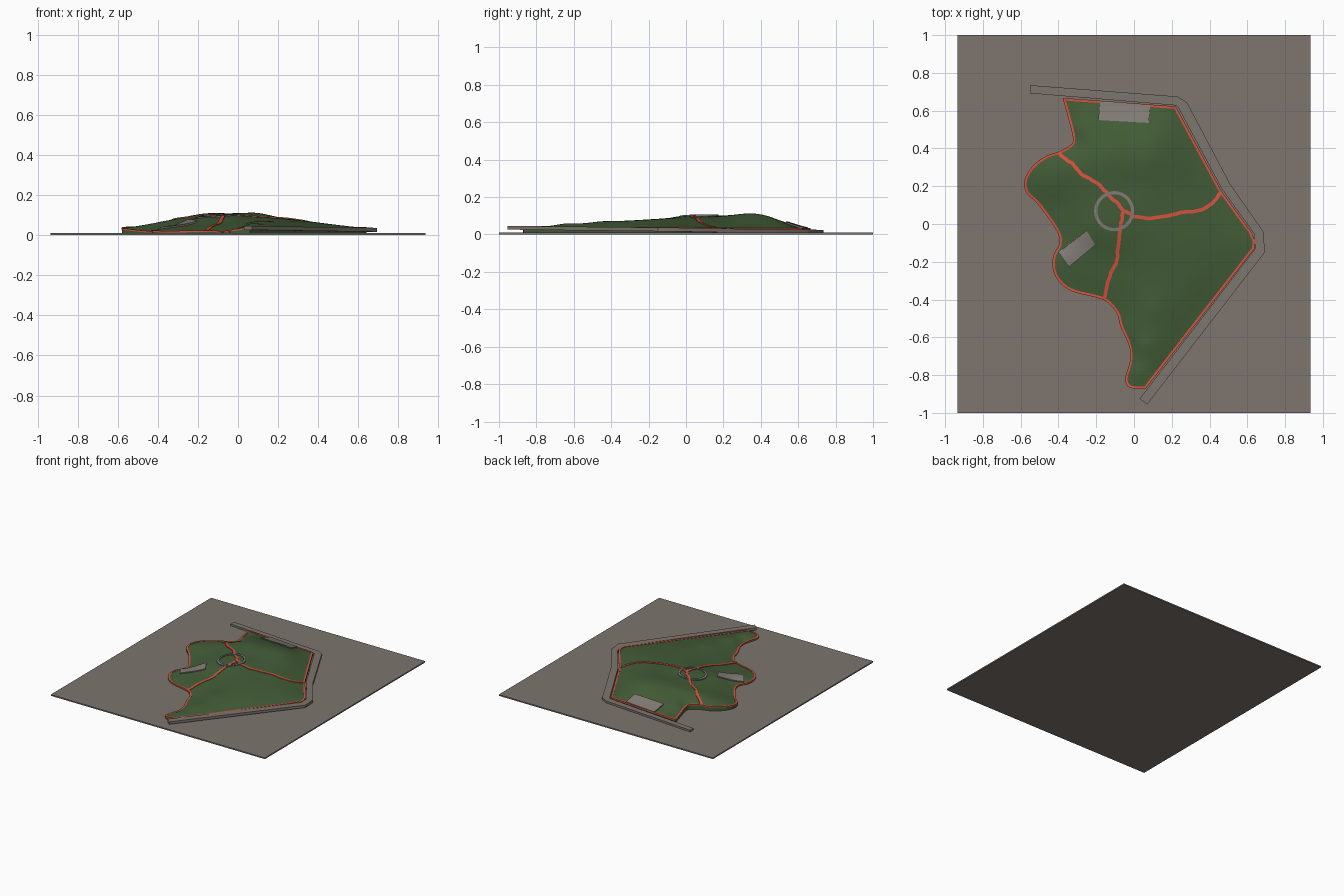
import bpy, bmesh, math, random
from mathutils import Vector
from mathutils.geometry import delaunay_2d_cdt

if "Cube" in bpy.data.objects:
    bpy.data.objects.remove(bpy.data.objects["Cube"])

random.seed(4)


def material(name, rgb):
    m = bpy.data.materials.new(name)
    m.diffuse_color = (*rgb, 1)
    m.use_nodes = True
    m.node_tree.nodes["Principled BSDF"].inputs["Base Color"].default_value = m.diffuse_color
    return m


STONE = material("warm_grey", (0.205, 0.178, 0.156))
PALE = material("pale_grey", (0.225, 0.2, 0.18))
GREEN = material("hill_green", (0.055, 0.108, 0.038))
RED = material("trail_red", (0.68, 0.085, 0.05))


def finish(name, bm, mat, smooth=True):
    bmesh.ops.recalc_face_normals(bm, faces=bm.faces[:])
    me = bpy.data.meshes.new(name)
    bm.to_mesh(me)
    bm.free()
    ob = bpy.data.objects.new(name, me)
    bpy.context.collection.objects.link(ob)
    me.materials.append(mat)
    if smooth:
        bpy.ops.object.select_all(action='DESELECT')
        ob.select_set(True)
        bpy.context.view_layer.objects.active = ob
        bpy.ops.object.shade_smooth_by_angle(angle=math.radians(35))
    return ob


def resample(pts, step):
    out = []
    for a, b in zip(pts, pts[1:]):
        n = max(1, round((b - a).length / step))
        out += [a.lerp(b, i / n) for i in range(n)]
    return out + [pts[-1]]


def spline(pts, n):
    # Catmull-Rom curve through the points
    p = [pts[0]] + pts + [pts[-1]]
    out = []
    for i in range(1, len(p) - 2):
        a, b, c, d = p[i - 1:i + 3]
        for k in range(n):
            t = k / n
            out.append(0.5 * (2 * b + (c - a) * t + (2 * a - 5 * b + 4 * c - d) * t * t
                              + (3 * b - a - 3 * c + d) * t ** 3))
    return out + [pts[-1]]


def strip(name, left, right, thick, mat, closed=False):
    # solid band between two edge lines
    bm = bmesh.new()
    rows = []
    for a, b in zip(left, right):
        rows.append([bm.verts.new(v) for v in
                     (a, b, b - Vector((0, 0, thick)), a - Vector((0, 0, thick)))])
    n = len(rows)
    for i in range(n if closed else n - 1):
        p, q = rows[i], rows[(i + 1) % n]
        for k in range(4):
            bm.faces.new((p[k], p[(k + 1) % 4], q[(k + 1) % 4], q[k]))
    if not closed:
        bm.faces.new(rows[0])
        bm.faces.new(rows[-1])
    return finish(name, bm, mat)


# island outline: smooth shore on the west, straight edges along the wall
V = lambda L: [Vector(p) for p in L]
straight = V([(-.375, .665, .03), (.22, .62, .03), (.46, .175, .032), (.62, -.045, .036),
              (.638, -.09, .036), (.635, -.13, .036), (.06, -.87, .034)])
shore = V([(.06, -.87, .034), (-.02, -.865, .025), (-.045, -.82, .019), (-.02, -.73, .018),
           (-.022, -.65, .018), (-.07, -.54, .018), (-.09, -.47, .018), (-.16, -.4, .02),
           (-.31, -.36, .018), (-.38, -.32, .018), (-.425, -.25, .02), (-.425, -.17, .02),
           (-.395, -.11, .018), (-.4, -.05, .018), (-.45, .03, .018), (-.51, .11, .023),
           (-.57, .17, .03), (-.575, .24, .036), (-.53, .31, .04), (-.46, .36, .042),
           (-.4, .38, .046), (-.335, .415, .046), (-.32, .45, .043), (-.34, .54, .036),
           (-.375, .665, .03)])
outline = resample(straight, .03)[:-1] + spline(shore, 4)[:-1]

# spot heights of the hill
spots = V([(-.15, .36, .109), (.1, .36, .111), (-.1, .3, .109), (.08, .3, .11), (0, .21, .098),
           (-.2, .2, .093), (-.1, .07, .1), (0, .05, .1), (.1, .05, .093), (-.05, -.05, .093),
           (-.08, -.2, .06), (.1, -.2, .08), (.1, -.45, .07), (.05, -.65, .055), (.02, -.78, .042),
           (.3, -.3, .066), (.35, -.1, .07), (.5, -.1, .051), (.3, .1, .076), (.2, .3, .09),
           (.1, .45, .093), (-.15, .45, .09), (-.1, .54, .062), (.1, .54, .056), (-.25, .35, .093),
           (-.27, .5, .064), (-.38, .3, .068), (-.46, .24, .052), (-.3, .2, .075), (-.4, .1, .036),
           (-.23, -.02, .078), (-.22, -.08, .07), (-.37, -.18, .036), (-.28, -.25, .036),
           (-.17, -.3, .036), (-.2, -.15, .055)])
ctrl = spots + resample(straight, .12)[:-1] + shore[:-1]
N = len(ctrl)
MEAN = .05


def kern(ax, ay, bx, by):
    return math.sqrt((ax - bx) ** 2 + (ay - by) ** 2 + .0009)


# solve a radial surface through the spot heights
A = [[kern(p.x, p.y, q.x, q.y) for q in ctrl] + [p.z - MEAN] for p in ctrl]
for i in range(N):
    piv = max(range(i, N), key=lambda r: abs(A[r][i]))
    A[i], A[piv] = A[piv], A[i]
    for r in range(i + 1, N):
        f = A[r][i] / A[i][i]
        for c in range(i, N + 1):
            A[r][c] -= f * A[i][c]
W = [0] * N
for i in reversed(range(N)):
    W[i] = (A[i][N] - sum(A[i][c] * W[c] for c in range(i + 1, N))) / A[i][i]


def height(x, y):
    h = MEAN + sum(w * kern(x, y, p.x, p.y) for w, p in zip(W, ctrl))
    return min(.113, max(.014, h))


def drape(x, y, lift=0):
    return Vector((x, y, height(x, y) + lift))


# ground slab
bm = bmesh.new()
bmesh.ops.create_cube(bm, size=1)
for v in bm.verts:
    v.co = (v.co.x * 1.87, v.co.y * 2, (v.co.z + .5) * .01)
finish("ground_slab", bm, STONE, False)


# hill
def inside(x, y):
    hit = False
    for a, b in zip(outline, outline[1:] + outline[:1]):
        if (a.y > y) != (b.y > y) and x < a.x + (y - a.y) / (b.y - a.y) * (b.x - a.x):
            hit = not hit
    return hit and min((p.x - x) ** 2 + (p.y - y) ** 2 for p in outline) > .012 ** 2


S = .024
grid = [Vector((i * S + (j % 2) * S / 2, j * S)) for i in range(-26, 28) for j in range(-38, 30)]
pts = [p.to_2d() for p in outline] + [p for p in grid if inside(p.x, p.y)]
vs, _, fs, *_ = delaunay_2d_cdt(pts, [], [list(range(len(outline)))[::-1]], 1, 1e-5)
bm = bmesh.new()
bv = [bm.verts.new(drape(p.x, p.y)) for p in vs]
for f in fs:
    bm.faces.new([bv[i] for i in f])
rim = [e for e in bm.edges if e.is_boundary]
low = bmesh.ops.extrude_edge_only(bm, edges=rim)["geom"]
for v in low:
    if isinstance(v, bmesh.types.BMVert):
        v.co.z = .005
bmesh.ops.holes_fill(bm, edges=[e for e in bm.edges if e.is_boundary], sides=0)
finish("hill", bm, GREEN)


# trails
def trail(name, line, width, closed=False, inset=0, lift=.004):
    left, right = [], []
    n = len(line)
    for i, p in enumerate(line):
        a = line[(i - 1) % n] if closed or i else p
        b = line[(i + 1) % n] if closed or i < n - 1 else p
        d = (b - a).to_2d().normalized()
        side = Vector((d.y, -d.x))          # right-hand side of travel
        l, r = p.to_2d() + side * (inset - width / 2), p.to_2d() + side * (inset + width / 2)
        z = height(p.x, p.y) + lift
        left.append(Vector((l.x, l.y, z)))
        right.append(Vector((r.x, r.y, z)))
    return strip(name, left, right, .008, RED, closed)


trail("edge_trail", outline, .013, True, .004)
hub = (-.055, .07)
routes = {
    "north_west_trail": [(-.4, .38), (-.33, .32), (-.26, .25), (-.2, .22), (-.13, .15), (-.09, .11), hub],
    "east_trail": [hub, (0, .04), (.1, .03), (.17, .045), (.25, .06), (.36, .075), (.42, .11), (.46, .17)],
    "south_trail": [hub, (-.07, 0), (-.08, -.1), (-.09, -.19), (-.13, -.28), (-.145, -.35), (-.162, -.4)],
}
for name, r in routes.items():
    line = resample([Vector((x, y, 0)) for x, y in r], .025)
    for p in line[1:-1]:
        p += Vector((random.uniform(-1, 1), random.uniform(-1, 1), 0)) * .004
    trail(name, line, .019)

# summit ring
ang = [math.tau * i / 48 for i in range(48)]
circle = lambda r: [drape(-.105 + r * math.cos(a), .068 + r * math.sin(a), .006) for a in ang]
strip("summit_ring", circle(.106), circle(.089), .01, PALE, True)

# two terraces lying on the slopes
for name, c in {"north_terrace": [(-.178, .652), (.085, .628), (.078, .535), (-.19, .55)],
                "west_terrace": [(-.25, -.035), (-.205, -.112), (-.345, -.228), (-.4, -.15)]}.items():
    a, b, d, e = [Vector(p) for p in c]
    bm = bmesh.new()
    n = 8
    g = []
    for i in range(n + 1):
        for j in range(n + 1):
            p = a.lerp(b, i / n).lerp(e.lerp(d, i / n), j / n)
            g.append(bm.verts.new(drape(p.x, p.y, .008)))
    for i in range(n):
        for j in range(n):
            k = i * (n + 1) + j
            bm.faces.new((g[k], g[k + 1], g[k + n + 2], g[k + n + 1]))
    geo = bmesh.ops.extrude_edge_only(bm, edges=[x for x in bm.edges if x.is_boundary])["geom"]
    for v in geo:
        if isinstance(v, bmesh.types.BMVert):
            v.co.z -= .012
    bmesh.ops.holes_fill(bm, edges=[x for x in bm.edges if x.is_boundary], sides=0)
    finish(name, bm, PALE)

# sloping perimeter wall
outer = V([(-.55, .735, .024), (.23, .675, .026), (.28, .645, .027), (.51, .21, .031),
           (.685, -.04, .036), (.693, -.15, .037), (.07, -.955, .046)])
inner = V([(-.55, .692, .024), (.22, .628, .026), (.232, .62, .027), (.465, .185, .031),
           (.635, -.05, .036), (.642, -.13, .037), (.03, -.925, .046)])
strip("perimeter_wall", outer, inner, .02, STONE)
